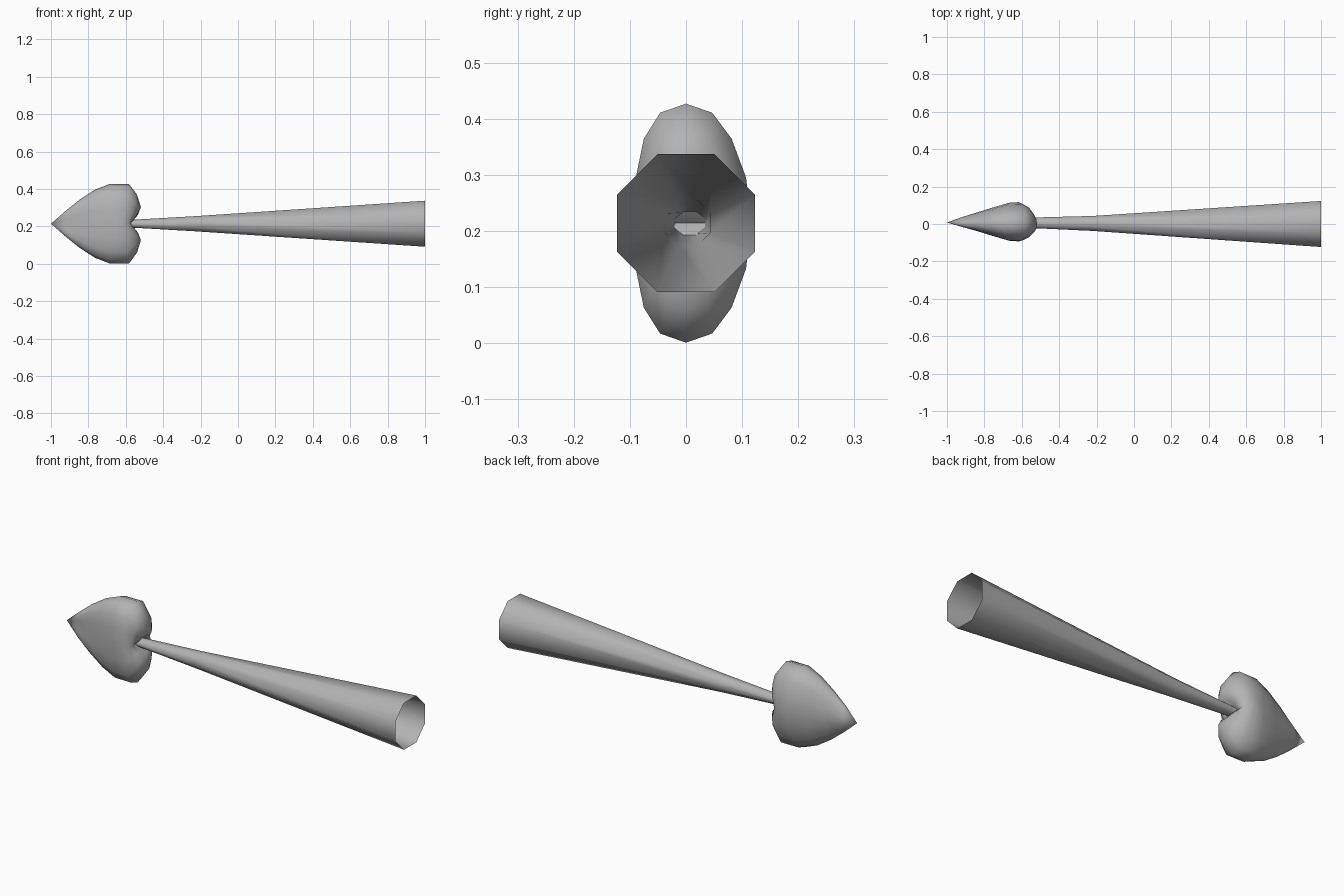
import bpy, bmesh
from math import sin, cos, pi, copysign

if "Cube" in bpy.data.objects:
    bpy.data.objects.remove(bpy.data.objects["Cube"])

ZC = 0.214  # height of the long axis

grey = bpy.data.materials.new("dark_grey")
grey.diffuse_color = (0.45, 0.45, 0.45, 1)
grey.use_nodes = True
grey.node_tree.nodes["Principled BSDF"].inputs["Base Color"].default_value = grey.diffuse_color


def loft(name, rings, tip=None, end=None, angle=60):
    """Skin a list of equal point rings, with optional closing points."""
    bm = bmesh.new()
    loops = [[bm.verts.new(p) for p in ring] for ring in rings]
    n = len(loops[0])
    for a, b in zip(loops, loops[1:]):
        for i in range(n):
            j = (i + 1) % n
            bm.faces.new((a[i], a[j], b[j], b[i]))
    for point, loop in ((tip, loops[0]), (end, loops[-1])):
        if point:
            v = bm.verts.new(point)
            for i in range(n):
                bm.faces.new((v, loop[i], loop[(i + 1) % n]))
    bmesh.ops.recalc_face_normals(bm, faces=bm.faces)
    mesh = bpy.data.meshes.new(name)
    bm.to_mesh(mesh)
    bm.free()
    mesh.materials.append(grey)
    obj = bpy.data.objects.new(name, mesh)
    bpy.context.collection.objects.link(obj)
    bpy.ops.object.select_all(action='DESELECT')
    obj.select_set(True)
    bpy.context.view_layer.objects.active = obj
    bpy.ops.object.shade_smooth_by_angle(angle=angle * pi / 180)
    return obj


# Heart head: x at the side, x at the lobes, half height, half width
heart = [
    (-0.92, -0.92, 0.070, 0.025),
    (-0.845, -0.845, 0.130, 0.048),
    (-0.765, -0.765, 0.182, 0.073),
    (-0.665, -0.685, 0.213, 0.102),
    (-0.615, -0.583, 0.213, 0.105),
    (-0.580, -0.540, 0.155, 0.085),
    (-0.575, -0.519, 0.088, 0.060),
    (-0.580, -0.535, 0.048, 0.035),
]


def heart_ring(side, lobe, h, w, n=16):
    ring = []
    for i in range(n):
        s, c = sin(2 * pi * i / n), cos(2 * pi * i / n)
        if abs(c) < 1e-6:
            c = 0
        x = side + (lobe - side) * abs(s) ** 0.8
        y = copysign(w * abs(c) ** 0.85, c) + 0.012 * c ** 4
        ring.append((x, y, ZC + h * s))
    return ring


loft("heart_head", [heart_ring(*r) for r in heart],
     tip=(-1, 0.008, ZC), end=(-0.588, 0.008, ZC))

# Tapered open shaft: x, y centre, half width, half height
shaft = [
    (-0.60, 0.007, 0.026, 0.019),
    (-0.22, 0.003, 0.040, 0.041),
    (1.00, 0.000, 0.123, 0.123),
]


def shaft_ring(x, yc, w, h, n=8):
    k = 1 / cos(pi / n)
    angles = [(i + 0.5) * 2 * pi / n for i in range(n)]
    return [(x, yc + w * k * cos(a), ZC + h * k * sin(a)) for a in angles]


loft("tapered_shaft", [shaft_ring(*r) for r in shaft])
